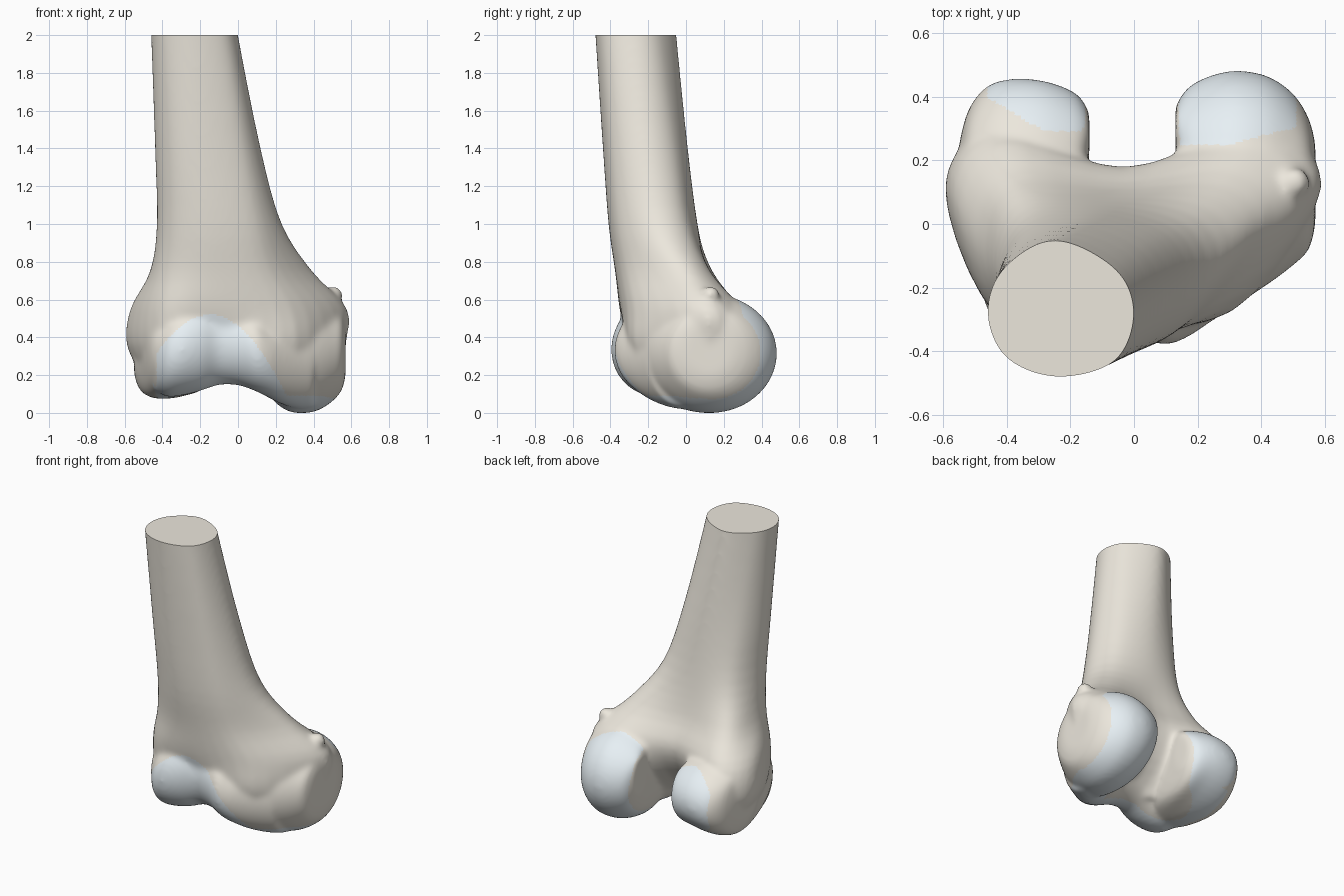
import bpy, bmesh, math
from mathutils import Vector

if "Cube" in bpy.data.objects:
    bpy.data.objects.remove(bpy.data.objects["Cube"])


def spline(pts, closed, n=5):
    """Catmull-Rom curve through the points."""
    out, c = [], len(pts)
    get = (lambda i: pts[i % c]) if closed else (lambda i: pts[max(0, min(c - 1, i))])
    for i in range(c if closed else c - 1):
        a, b, d, e = (get(i + k) for k in (-1, 0, 1, 2))
        for s in range(n):
            t = s / n
            out.append(0.5 * (2 * b + (d - a) * t + (2 * a - 5 * b + 4 * d - e) * t * t
                              + (3 * b - a - 3 * d + e) * t ** 3))
    return out if closed else out + [pts[-1]]


def loft(bm, rings):
    """Closed skin over rings, smoothed between them."""
    rails = [spline(list(r), False, 4) for r in zip(*rings)]
    rows = [[bm.verts.new(p) for p in ring] for ring in zip(*rails)]
    n = len(rows[0])
    faces = [bm.faces.new(rows[0][::-1]), bm.faces.new(rows[-1])]
    for a, b in zip(rows, rows[1:]):
        for i in range(n):
            j = (i + 1) % n
            faces.append(bm.faces.new((a[i], a[j], b[j], b[i])))
    bmesh.ops.recalc_face_normals(bm, faces=faces)


def sagittal(bm, rows):
    """Loft of upright ellipses along x; row = x, y min, y max, z min, z max."""
    rings = []
    for x, y0, y1, z0, z1 in rows:
        rings.append([Vector((x, (y0 + y1) / 2 + (y1 - y0) / 2 * math.cos(a),
                              (z0 + z1) / 2 + (z1 - z0) / 2 * math.sin(a)))
                      for a in (math.tau * i / 40 for i in range(40))])
    loft(bm, rings)


bm = bmesh.new()

# Shaft flaring into the wide lower body: left, front, right, back outline per height
body = [
    (0.18, [(-.50, .12), (-.40, -.20), (-.10, -.25), (.30, -.19), (.53, .10), (.38, .28), (-.03, -.10), (-.40, .25)]),
    (0.36, [(-.59, .12), (-.43, -.27), (-.12, -.30), (.31, -.27), (.57, .12), (.36, .32), (-.03, .10), (-.42, .30)]),
    (0.55, [(-.57, .08), (-.43, -.29), (-.14, -.35), (.28, -.275), (.578, .10), (.38, .29), (-.03, .18), (-.42, .28)]),
    (0.75, [(-.465, -.08), (-.39, -.30), (-.15, -.375), (.17, -.315), (.39, -.03), (.28, .12), (-.05, .11), (-.38, .13)]),
    (1.00, [(-.43, -.17), (-.36, -.34), (-.16, -.41), (.10, -.36), (.23, -.17), (.16, .00), (-.10, .06), (-.34, .02)]),
    (1.40, [(-.44, -.22), (-.37, -.38), (-.20, -.44), (.03, -.39), (.12, -.22), (.05, -.06), (-.16, .01), (-.36, -.06)]),
    (2.00, [(-.46, -.28), (-.40, -.42), (-.24, -.48), (-.06, -.43), (.00, -.28), (-.06, -.14), (-.25, -.05), (-.41, -.14)]),
    (2.15, [(-.46, -.29), (-.41, -.43), (-.25, -.49), (-.08, -.44), (-.02, -.29), (-.08, -.15), (-.26, -.06), (-.41, -.15)]),
]
loft(bm, [spline([Vector((x, y, z)) for x, y in ring], True) for z, ring in body])

# Inner and outer condyles
sagittal(bm, [(.13, .24, .37, .25, .50), (.17, -.10, .43, .09, .57), (.25, -.27, .47, .015, .62),
              (.33, -.24, .482, -.003, .63), (.42, -.19, .465, .01, .61), (.50, -.13, .41, .06, .57),
              (.55, -.08, .33, .12, .54), (.57, .00, .25, .20, .48)])
sagittal(bm, [(-.14, .22, .35, .25, .48), (-.18, -.10, .41, .13, .55), (-.28, -.33, .45, .09, .60),
              (-.38, -.35, .457, .073, .60), (-.46, -.27, .435, .08, .57), (-.52, -.05, .36, .12, .52),
              (-.55, .02, .25, .20, .45)])

# Grooved pulley at the front
sagittal(bm, [(-.44, -.30, .00, .12, .45), (-.38, -.375, .08, .085, .53), (-.30, -.397, .08, .09, .58),
              (-.20, -.377, .02, .115, .60), (-.10, -.338, .02, .147, .60), (.00, -.350, .02, .145, .58),
              (.09, -.380, .02, .115, .55), (.16, -.360, .08, .080, .52), (.23, -.315, .12, .045, .53),
              (.32, -.255, .20, .020, .54), (.40, -.205, .20, .030, .54)])

# Small bump above the inner condyle
ball = bmesh.ops.create_uvsphere(bm, u_segments=16, v_segments=10, radius=.05)
bmesh.ops.translate(bm, verts=ball["verts"], vec=(.505, .13, .622))

# Fuse the parts into one smooth bone
mesh = bpy.data.meshes.new("rough_bone")
bm.to_mesh(mesh)
bm.free()
rough = bpy.data.objects.new("rough_bone", mesh)
bpy.context.collection.objects.link(rough)
remesh = rough.modifiers.new("fuse", "REMESH")
remesh.mode = "VOXEL"
remesh.voxel_size = 0.012
soft = rough.modifiers.new("soften", "SMOOTH")
soft.factor = 0.5
soft.iterations = 24
dg = bpy.context.evaluated_depsgraph_get()
fused = bpy.data.meshes.new_from_object(rough.evaluated_get(dg))
bpy.data.objects.remove(rough)

# Flat cut at the top of the shaft
bm = bmesh.new()
bm.from_mesh(fused)
low = min(v.co.z for v in bm.verts)
bmesh.ops.translate(bm, verts=bm.verts, vec=(0, 0, -low))
cut = bmesh.ops.bisect_plane(bm, geom=bm.verts[:] + bm.edges[:] + bm.faces[:],
                             plane_co=(0, 0, 2), plane_no=(0, 0, 1), clear_outer=True)
rim = [e for e in cut["geom_cut"] if isinstance(e, bmesh.types.BMEdge)]
bmesh.ops.holes_fill(bm, edges=rim, sides=0)
bm.normal_update()


# Cartilage covers the pulley, the undersides and the backs of the condyles
def is_cartilage(p, n):
    if p.z > .66:
        return False
    if p.y < -.12 and n.y < .3 and -.43 < p.x < .3 and p.z < .52 - 2.6 * (p.x + .15) ** 2:
        return True
    shell = ((p.y - .05) / .42) ** 2 + ((p.z - .33) / .32) ** 2
    if shell < .62 or abs(n.x) > .85:
        return False
    if .14 < p.x < .51:
        return p.z < .09 + .1 * (p.y > .1) or p.y > .25 + .25 * max(0, p.x - .3)
    if -.46 < p.x < -.14:
        return p.z < .17 or p.y > .29 + .6 * max(0, -.28 - p.x)
    return False


# Materials, then one patch index per face
fused.materials.clear()
for name, col in (("bone", (.84, .80, .72, 1)), ("cartilage", (.80, .87, .91, 1))):
    m = bpy.data.materials.new(name)
    m.diffuse_color = col
    m.use_nodes = True
    m.node_tree.nodes["Principled BSDF"].inputs["Base Color"].default_value = m.diffuse_color
    fused.materials.append(m)
for f in bm.faces:
    f.material_index = int(is_cartilage(f.calc_center_median(), f.normal))
bm.to_mesh(fused)
bm.free()

bone = bpy.data.objects.new("thigh_bone_lower_end", fused)
bpy.context.collection.objects.link(bone)
bpy.context.view_layer.objects.active = bone
bone.select_set(True)
bpy.ops.object.shade_smooth_by_angle(angle=math.radians(40))
